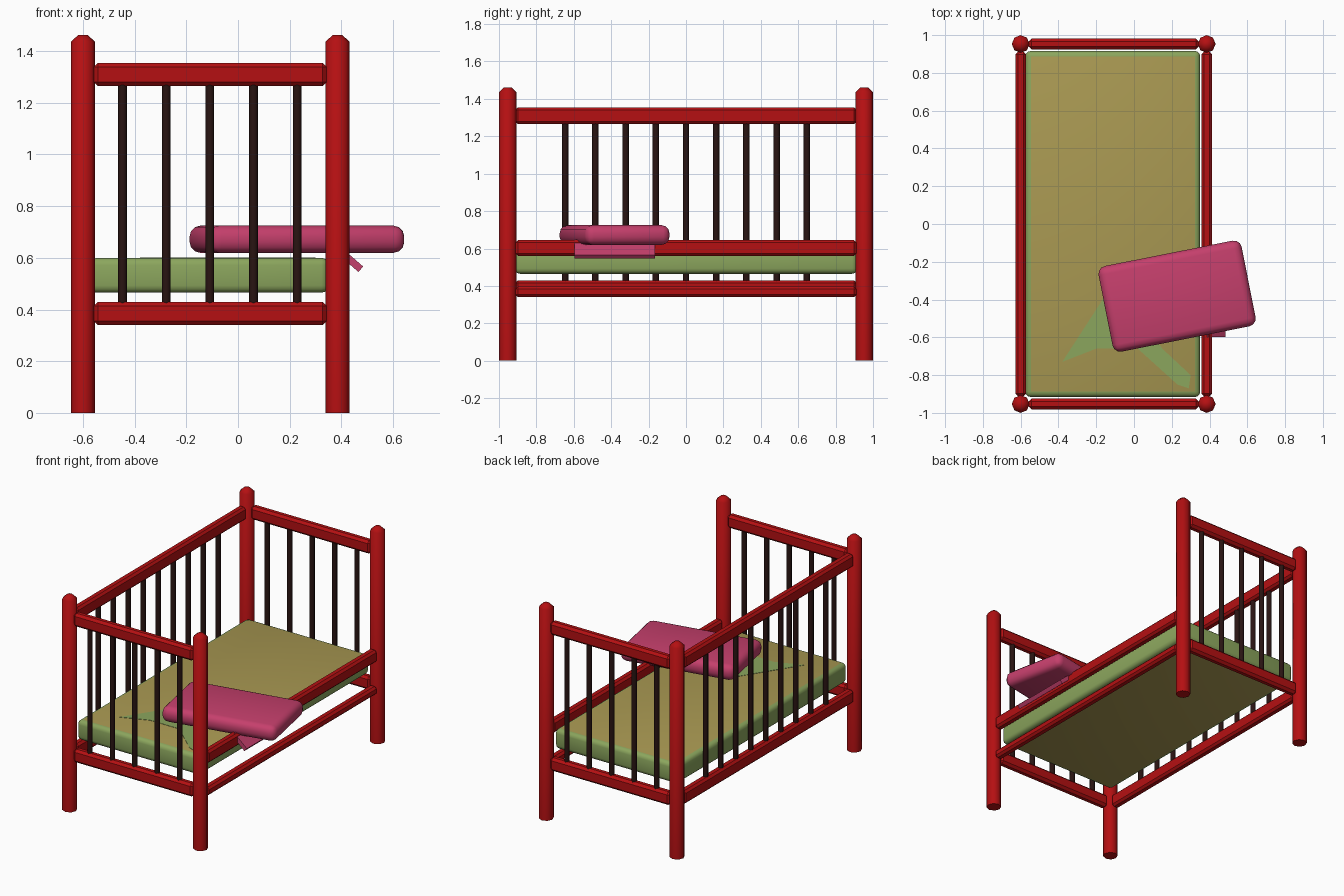
import bpy, bmesh, math
from mathutils import Vector, Matrix

cube = bpy.data.objects.get("Cube")
if cube:
    bpy.data.objects.remove(cube, do_unlink=True)


def material(name, rgb):
    m = bpy.data.materials.new(name)
    m.use_nodes = True
    m.diffuse_color = (*rgb, 1)
    m.node_tree.nodes["Principled BSDF"].inputs["Base Color"].default_value = (*rgb, 1)
    return m


red = material("red paint", (0.46, 0.005, 0.006))
dark = material("dark wood", (0.022, 0.007, 0.006))
green = material("mattress green", (0.26, 0.38, 0.11))
khaki = material("mattress khaki", (0.40, 0.32, 0.085))
pink = material("pink cloth", (0.56, 0.05, 0.15))


def finish(bm, name, *mats, smooth=None):
    mesh = bpy.data.meshes.new(name)
    bmesh.ops.recalc_face_normals(bm, faces=bm.faces)
    bm.to_mesh(mesh)
    bm.free()
    ob = bpy.data.objects.new(name, mesh)
    bpy.context.collection.objects.link(ob)
    for m in mats:
        mesh.materials.append(m)
    if smooth:
        bpy.ops.object.select_all(action='DESELECT')
        ob.select_set(True)
        bpy.context.view_layer.objects.active = ob
        bpy.ops.object.shade_smooth_by_angle(angle=math.radians(smooth))
    return ob


def box_mesh(size, bevel=0, segments=1):
    bm = bmesh.new()
    bmesh.ops.create_cube(bm, size=1)
    bmesh.ops.scale(bm, vec=size, verts=bm.verts)
    if bevel:
        bmesh.ops.bevel(bm, geom=bm.edges[:], offset=bevel, segments=segments,
                        profile=0.5, affect='EDGES')
    return bm


def box(name, lo, hi, mat, bevel=0):
    lo, hi = Vector(lo), Vector(hi)
    bm = box_mesh(hi - lo, bevel)
    bmesh.ops.translate(bm, vec=(lo + hi) / 2, verts=bm.verts)
    return finish(bm, name, mat)


def rod(name, x, y, z0, z1, r, mat, chamfer=0):
    # Upright eight-sided rod with an optional chamfered top
    bm = bmesh.new()
    bmesh.ops.create_cone(bm, cap_ends=True, segments=8, radius1=r, radius2=r, depth=z1 - z0,
                          matrix=Matrix.Translation((x, y, (z0 + z1) / 2)))
    if chamfer:
        rim = [e for e in bm.edges if all(v.co.z > z1 - 0.001 for v in e.verts)]
        bmesh.ops.bevel(bm, geom=rim, offset=chamfer, segments=1, affect='EDGES')
    return finish(bm, name, mat, smooth=50)


LEFT, RIGHT, END = 0.385, -0.60, 0.953

# Corner posts
for x in (RIGHT, LEFT):
    for y in (-END, END):
        rod("corner_post", x, y, 0, 1.462, 0.047, red, 0.026)

# Head and foot panels: rails and slats
for side, y in (("front", -END), ("back", END)):
    for part, z in (("lower", 0.34), ("upper", 1.265)):
        box(f"{side}_{part}_rail", (-0.558, y - 0.028, z), (0.343, y + 0.028, z + 0.09), red, 0.016)
    for i in range(5):
        rod(f"{side}_slat", -0.447 + i * 0.169, y, 0.41, 1.28, 0.017, dark)

# Long side rails: one tall slatted side, one low open side
for name, x, z0, z1 in (("tall_side_upper_rail", RIGHT, 1.265, 1.355),
                        ("tall_side_lower_rail", RIGHT, 0.34, 0.43),
                        ("open_side_upper_rail", LEFT, 0.56, 0.645),
                        ("open_side_lower_rail", LEFT, 0.34, 0.397)):
    box(name, (x - 0.028, -0.912, z0), (x + 0.028, 0.912, z1), red, 0.014)
for i in range(9):
    rod("tall_side_slat", RIGHT, (i - 4) * 0.1615, 0.41, 1.28, 0.017, dark)

# Mattress with khaki top and bottom faces
bm = box_mesh((0.925, 1.832, 0.135), 0.028, 3)
bmesh.ops.translate(bm, vec=(-0.112, 0, 0.5325), verts=bm.verts)
for f in bm.faces:
    f.material_index = int(abs(f.normal.z) > 0.99)
finish(bm, "mattress", green, khaki, smooth=40)

# Green patch on the mattress
patch = [(-0.38, -0.73), (-0.2, -0.66), (0.02, -0.66), (0.23, -0.85), (0.29, -0.87),
         (0.3, -0.8), (0.15, -0.66), (0.0, -0.45), (-0.14, -0.36)]
bm = bmesh.new()
face = bm.faces.new([bm.verts.new((x, y, 0.6)) for x, y in patch])
top = bmesh.ops.extrude_face_region(bm, geom=[face])["geom"]
bmesh.ops.translate(bm, vec=(0, 0, 0.002),
                    verts=[v for v in top if isinstance(v, bmesh.types.BMVert)])
finish(bm, "mattress_patch", green)

# Pillow lying across the open side
bm = box_mesh((0.772, 0.462, 0.105), 0.042, 3)
pillow = finish(bm, "pillow", pink, smooth=50)
pillow.location = (0.228, -0.382, 0.672)
pillow.rotation_euler.z = math.radians(11.2)

# Cloth flap hanging under the pillow
flap = finish(box_mesh((0.125, 0.43, 0.028)), "cloth_flap", pink)
flap.location = (0.428, -0.382, 0.597)
flap.rotation_euler.y = math.radians(41)
